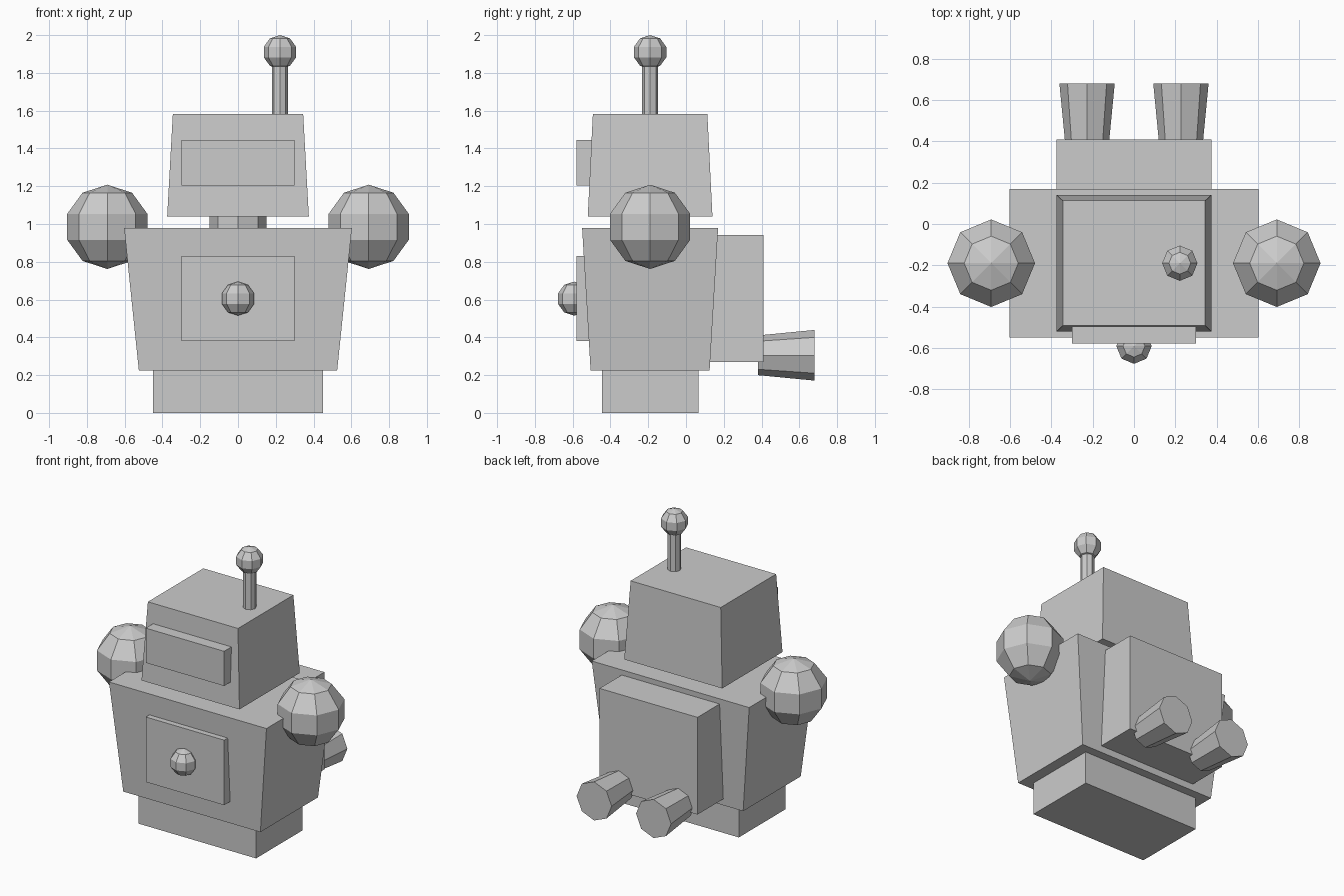
import bpy, bmesh
from math import pi
from mathutils import Matrix, Vector

if "Cube" in bpy.data.objects:
    bpy.data.objects.remove(bpy.data.objects["Cube"])

CY = -0.19  # y of the body axis


def finish(name, bm):
    bmesh.ops.recalc_face_normals(bm, faces=bm.faces)
    mesh = bpy.data.meshes.new(name)
    bm.to_mesh(mesh)
    bm.free()
    obj = bpy.data.objects.new(name, mesh)
    bpy.context.collection.objects.link(obj)
    return obj


def box(name, y, z, bottom, top=None):
    """Box or tapered box from half sizes (x, y) at the bottom and top."""
    top = top or bottom
    bm = bmesh.new()
    bmesh.ops.create_cube(bm, size=2)
    for v in bm.verts:
        hx, hy = top if v.co.z > 0 else bottom
        v.co = Vector((v.co.x * hx, y + v.co.y * hy, z[1] if v.co.z > 0 else z[0]))
    return finish(name, bm)


def ball(name, loc, r):
    bm = bmesh.new()
    bmesh.ops.create_uvsphere(bm, u_segments=8, v_segments=5, radius=r,
                              matrix=Matrix.Translation(loc))
    return finish(name, bm)


def tube(name, loc, r1, r2, length, rot=0):
    """Eight-sided cylinder or cone centred on loc, tilted about x."""
    bm = bmesh.new()
    bmesh.ops.create_cone(bm, cap_ends=True, segments=8, radius1=r1, radius2=r2, depth=length,
                          matrix=Matrix.Translation(loc) @ Matrix.Rotation(rot, 4, 'X'))
    return finish(name, bm)


# Body stack
box("base", CY, (0, 0.24), (0.45, 0.255))
box("torso", CY, (0.225, 0.98), (0.525, 0.315), (0.603, 0.36))
tube("neck", (0, CY, 1.01), 0.15, 0.15, 0.10)
box("head", CY, (1.04, 1.582), (0.375, 0.33), (0.345, 0.303))

# Face visor, chest panel and its button
box("visor", -0.53, (1.205, 1.445), (0.3, 0.05))
box("chest_panel", -0.53, (0.38, 0.83), (0.3, 0.05))
ball("chest_button", (0, -0.592, 0.605), 0.09)

# Antenna
tube("antenna_rod", (0.222, CY, 1.70), 0.043, 0.043, 0.30)
ball("antenna_tip", (0.222, CY, 1.91), 0.09)

# Backpack
box("backpack", 0.245, (0.27, 0.943), (0.375, 0.165))

# Shoulders and jet nozzles on both sides
for side, s in (("left", -1), ("right", 1)):
    ball(side + "_shoulder", (s * 0.692, CY, 0.985), 0.223)
    tube(side + "_nozzle", (s * 0.2275, 0.53, 0.305), 0.105, 0.134, 0.30, -pi / 2)
